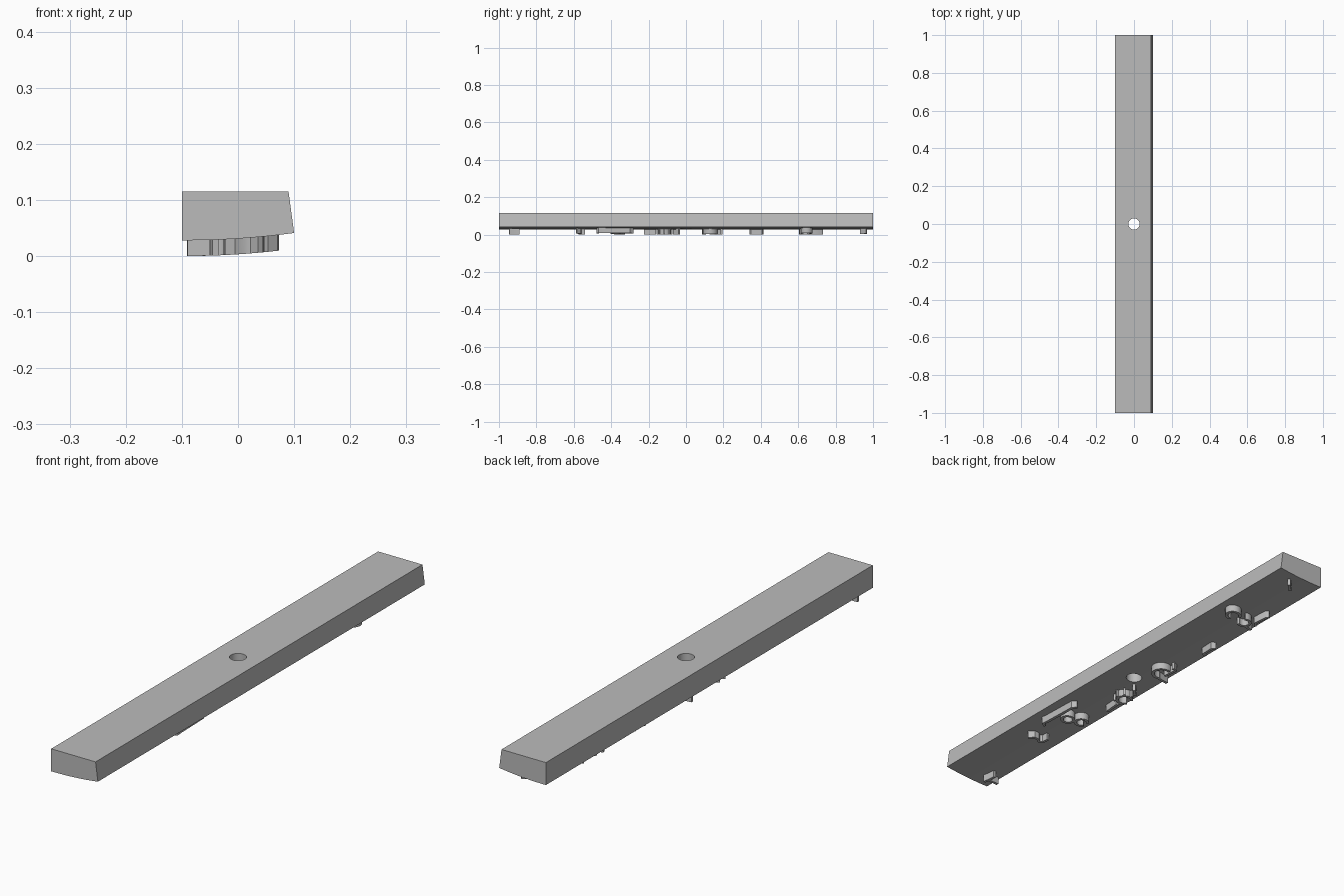
import bpy, bmesh, math
from mathutils import Vector

if "Cube" in bpy.data.objects:
    bpy.data.objects.remove(bpy.data.objects["Cube"])

grey = bpy.data.materials.new("plain grey")
grey.use_nodes = True
COLOUR = (0.5, 0.5, 0.5, 1)
grey.diffuse_color = COLOUR
grey.node_tree.nodes["Principled BSDF"].inputs["Base Color"].default_value = COLOUR


def underside(x):
    """Height of the bar's gently curved lower face."""
    return 0.031 + 0.065 * x + 0.35 * x * x


def finish(name, bm):
    bmesh.ops.recalc_face_normals(bm, faces=bm.faces)
    mesh = bpy.data.meshes.new(name)
    bm.to_mesh(mesh)
    bm.free()
    mesh.materials.append(grey)
    ob = bpy.data.objects.new(name, mesh)
    bpy.context.collection.objects.link(ob)
    return ob


def smooth(ob):
    bpy.ops.object.select_all(action='DESELECT')
    ob.select_set(True)
    bpy.context.view_layer.objects.active = ob
    bpy.ops.object.shade_smooth_by_angle(angle=math.radians(35))


def ridge(name, path, width=0.011, closed=False):
    """Thin upright wall along a path of (x, y), following the underside."""
    pts = [Vector(p) for p in path]
    n = len(pts)
    bm = bmesh.new()
    rings = []
    for i, p in enumerate(pts):
        a = pts[(i - 1) % n] if closed else pts[max(i - 1, 0)]
        b = pts[(i + 1) % n] if closed else pts[min(i + 1, n - 1)]
        d = (b - a).normalized()
        side = Vector((-d.y, d.x)) * width / 2
        ring = []
        for q, drop in ((p + side, 0.028), (p - side, 0.028), (p - side, -0.006), (p + side, -0.006)):
            ring.append(bm.verts.new((q.x, q.y, underside(q.x) - drop)))
        rings.append(ring)
    for i in range(n if closed else n - 1):
        r, s = rings[i], rings[(i + 1) % n]
        for k in range(4):
            bm.faces.new((r[k], r[(k + 1) % 4], s[(k + 1) % 4], s[k]))
    if not closed:
        bm.faces.new(rings[0])
        bm.faces.new(rings[-1])
    smooth(finish(name, bm))


def arc(x, y, r, start, end, steps=14):
    angles = [math.radians(start + (end - start) * i / steps) for i in range(steps + 1)]
    return [(x + r * math.cos(a), y + r * math.sin(a)) for a in angles]


# Long bar: curved underside, one slanted side
profile = [(-0.1, 0.115), (0.09, 0.115)]
profile += [(0.1 - 0.2 * i / 12, underside(0.1 - 0.2 * i / 12)) for i in range(13)]
bm = bmesh.new()
face = bm.faces.new([bm.verts.new((x, -1, z)) for x, z in profile])
ext = bmesh.ops.extrude_face_region(bm, geom=[face])
bmesh.ops.translate(bm, vec=(0, 2, 0), verts=[v for v in ext["geom"] if isinstance(v, bmesh.types.BMVert)])
bar = finish("bar", bm)

# Round hole through the middle
bm = bmesh.new()
bmesh.ops.create_cone(bm, cap_ends=True, segments=32, radius1=0.03, radius2=0.03, depth=0.4)
cutter = finish("hole_cutter", bm)
cut = bar.modifiers.new("hole", 'BOOLEAN')
cut.object = cutter
cut.solver = 'EXACT'
bpy.context.view_layer.objects.active = bar
bpy.ops.object.modifier_apply(modifier=cut.name)
bpy.data.objects.remove(cutter)
smooth(bar)

# Ridges on the underside, from front to back
ridge("front_hook", [(-0.04, -0.945), (-0.045, -0.92), (-0.047, -0.89)])
ridge("front_stem", [(-0.05, -0.925), (-0.09, -0.925)])
ridge("wavy_ridge", [(0.04, -0.585), (0.025, -0.565), (0.01, -0.565), (-0.005, -0.575), (-0.018, -0.565), (-0.02, -0.54)])
ridge("long_ridge", [(0.05, -0.475), (0.065, -0.465), (0.062, -0.44), (0.058, -0.3), (0.045, -0.285)])
ridge("loop_large", arc(0.018, -0.375, 0.023, 0, 345, 23), closed=True)
ridge("loop_small", arc(-0.034, -0.355, 0.024, -150, 150))

# Toothed curl with a short tail
ridge("tail_ridge", [(-0.055, -0.225), (-0.05, -0.16)])
ridge("toothed_curl", arc(-0.048, -0.115, 0.028, -150, 150))
for i in range(5):
    a = math.radians(-100 + 50 * i)
    c, s = math.cos(a), math.sin(a)
    ridge("curl_tooth", [(-0.048 + r * c, -0.115 + r * s) for r in (0.028, 0.042)], 0.008)

ridge("middle_pin", [(-0.06, -0.065), (-0.03, -0.035)])
ridge("middle_arc", arc(-0.03, 0.13, 0.034, -110, 110))
ridge("middle_stem", [(-0.045, 0.095), (-0.09, 0.09)])
ridge("middle_bar", [(-0.05, 0.125), (-0.055, 0.185), (-0.038, 0.19)])
ridge("small_hook", [(-0.068, 0.345), (-0.055, 0.35), (-0.053, 0.405), (-0.065, 0.41)])
ridge("back_curl", arc(0.042, 0.645, 0.026, -100, 170))
ridge("back_wave", arc(-0.02, 0.635, 0.024, 60, 300))
ridge("back_stem", [(-0.035, 0.62), (-0.075, 0.61)])
ridge("back_bar", [(-0.068, 0.645), (-0.055, 0.66), (-0.06, 0.72), (-0.068, 0.73)])
ridge("back_pin", [(0, 0.935), (0.03, 0.965)])
